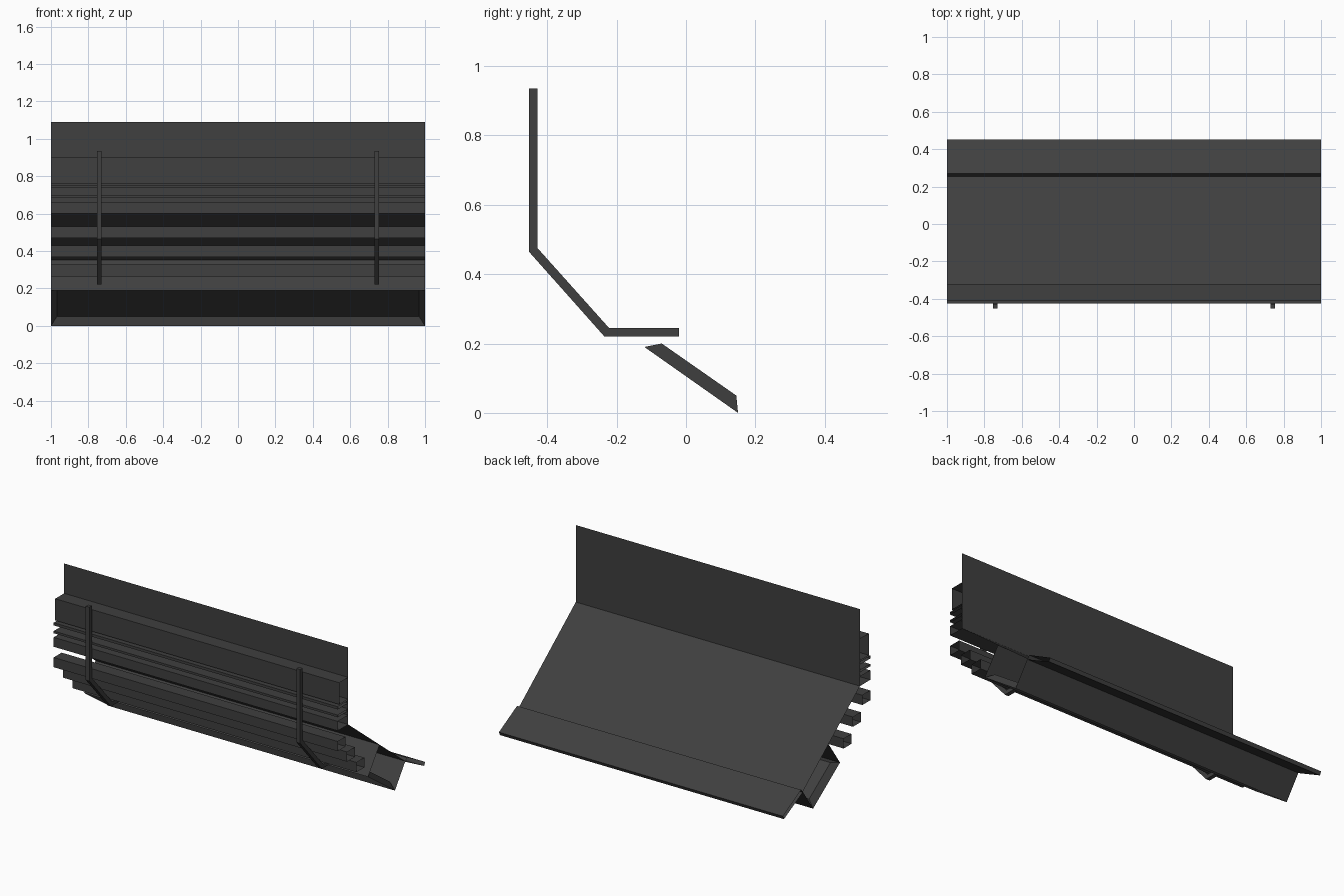
import bpy
import bmesh

cube = bpy.data.objects.get("Cube")
if cube:
    bpy.data.objects.remove(cube, do_unlink=True)

grey = bpy.data.materials.new("dark_grey")
grey.use_nodes = True
colour = (0.05, 0.05, 0.05, 1)
grey.diffuse_color = colour
grey.node_tree.nodes["Principled BSDF"].inputs["Base Color"].default_value = colour


def finish(name, bm, fix_normals=True):
    if fix_normals:
        bmesh.ops.recalc_face_normals(bm, faces=bm.faces)
    mesh = bpy.data.meshes.new(name)
    bm.to_mesh(mesh)
    bm.free()
    mesh.materials.append(grey)
    obj = bpy.data.objects.new(name, mesh)
    bpy.context.collection.objects.link(obj)
    return obj


def extrude_profile(name, profile, x0=-1, x1=1, closed=True, caps=False):
    """Sweep a (y, z) profile along x."""
    bm = bmesh.new()
    a = [bm.verts.new((x0, y, z)) for y, z in profile]
    b = [bm.verts.new((x1, y, z)) for y, z in profile]
    n = len(profile)
    for i in range(n if closed else n - 1):
        j = (i + 1) % n
        bm.faces.new((a[i], a[j], b[j], b[i]))
    if caps:
        bm.faces.new(a)
        bm.faces.new(b)
    return finish(name, bm)


def hollow_bar(name, y0, y1, z0, z1):
    extrude_profile(name, [(y0, z0), (y1, z0), (y1, z1), (y0, z1)])


# Folded sheet: upright back panel and sloping chute
extrude_profile("back_sheet", [(-0.32, 1.09), (-0.32, 0.6), (0.253, 0.148)], closed=False)

# Raised lip along the rear edge of the chute
extrude_profile("rear_lip", [(0.255, 0.143), (0.27, 0.165), (0.453, 0.067), (0.443, 0.045)])

# Horizontal bars and thin slats in front of the panel
hollow_bar("top_bar", -0.41, -0.32, 0.762, 0.9)
hollow_bar("upper_slat", -0.425, -0.32, 0.736, 0.753)
hollow_bar("lower_slat", -0.425, -0.32, 0.686, 0.7)
hollow_bar("middle_bar", -0.425, -0.32, 0.6, 0.66)

# Stepped bars following the slanted part of the brackets
for i in range(3):
    y, z = -0.425 + 0.094 * i, 0.47 - 0.1025 * i
    hollow_bar(f"stepped_bar_{i + 1}", y, y + 0.08, z, z + 0.062)

# Bent support brackets
bracket = [(-0.453, 0.935), (-0.453, 0.465), (-0.235, 0.22), (-0.02, 0.22),
           (-0.02, 0.245), (-0.222, 0.245), (-0.428, 0.475), (-0.428, 0.935)]
for side, name in ((-1, "right_bracket"), (1, "left_bracket")):
    x = side * 0.742
    extrude_profile(name, bracket, x - 0.013, x + 0.013, caps=True)

# Trough under the chute: two side walls, open ends
low_front, low_back = (-0.12, 0.19), (0.15, 0)
extrude_profile("trough_front_wall", [low_front, (-0.005, 0.351)], closed=False)
extrude_profile("trough_back_wall", [low_back, (0.254, 0.147)], closed=False)

# Recessed trough underside with a bevelled frame
bm = bmesh.new()


def ring(front, back, x):
    return [bm.verts.new(p) for p in ((-x, *front), (x, *front), (x, *back), (-x, *back))]


outer = ring(low_front, low_back, 1)
inner = ring((-0.07, 0.2), (0.145, 0.05), 0.968)
for i in range(4):
    j = (i + 1) % 4
    bm.faces.new((outer[i], outer[j], inner[j], inner[i]))
bm.faces.new(inner)
for face in bm.faces:
    face.normal_update()
finish("trough_underside", bm, fix_normals=False)
